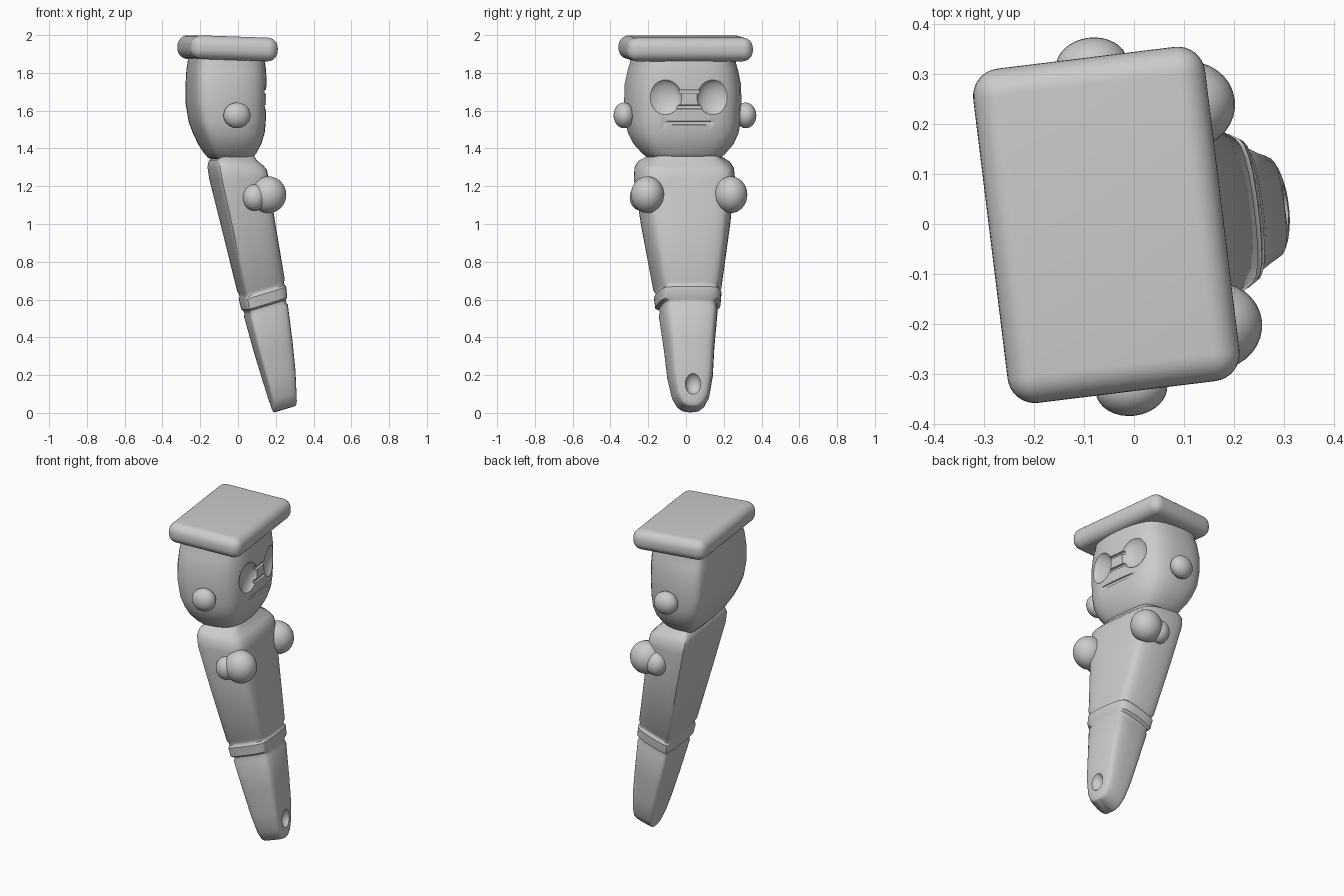
import bpy, bmesh, math
from mathutils import Matrix, Vector

if "Cube" in bpy.data.objects:
    bpy.data.objects.remove(bpy.data.objects["Cube"])

TURN = Matrix.Rotation(math.radians(7), 4, 'Z')   # whole figure is turned a little
grey = bpy.data.materials.new("plain_grey")
grey.diffuse_color = (0.6, 0.6, 0.6, 1)
grey.use_nodes = True
grey.node_tree.nodes["Principled BSDF"].inputs["Base Color"].default_value = grey.diffuse_color


def finish(name, bm, mat=True):
    bmesh.ops.recalc_face_normals(bm, faces=bm.faces)
    me = bpy.data.meshes.new(name)
    bm.to_mesh(me)
    bm.free()
    ob = bpy.data.objects.new(name, me)
    bpy.context.collection.objects.link(ob)
    me.materials.append(grey)
    return ob


def smooth(pts, times):
    """Corner-cutting of a closed polygon."""
    for _ in range(times):
        out = []
        for i, p in enumerate(pts):
            q = pts[(i + 1) % len(pts)]
            out += [p.lerp(q, 0.25), p.lerp(q, 0.75)]
        pts = out
    return pts


def section(front, c):
    """Rounded rectangle in -1..1; front (+x) narrowed, corners cut by c."""
    pts = [(1, -front + c), (1, front - c), (1 - c, front), (-1 + c * .6, 1),
           (-1, 1 - c * .6), (-1, -1 + c * .6), (-1 + c * .6, -1), (1 - c, -front)]
    return smooth([Vector(p) for p in pts], 2)


def loft(name, prof, rows):
    """rows: z, centre x, half depth, half width, tilt slope."""
    bm = bmesh.new()
    rings = [[bm.verts.new((cx + p.x * hx, p.y * hy, z + k * p.x * hx)) for p in prof]
             for z, cx, hx, hy, k in rows]
    n = len(prof)
    for a, b in zip(rings, rings[1:]):
        for i in range(n):
            j = (i + 1) % n
            bm.faces.new((a[i], a[j], b[j], b[i]))
    bm.faces.new(rings[0][::-1])
    bm.faces.new(rings[-1])
    return finish(name, bm)


def ball(name, c, r, seg=32):
    bm = bmesh.new()
    bmesh.ops.create_uvsphere(bm, u_segments=seg, v_segments=seg // 2, radius=1,
                              matrix=Matrix.Translation(c) @ Matrix.Diagonal((*r, 1)))
    return finish(name, bm)


def box(name, c, size, bevel=0, seg=6, tilt=0):
    bm = bmesh.new()
    bmesh.ops.create_cube(bm, size=1, matrix=Matrix.Diagonal((*size, 1)))
    if bevel:
        bmesh.ops.bevel(bm, geom=bm.edges[:], offset=bevel, segments=seg,
                        profile=0.5, affect='EDGES')
    bm.transform(Matrix.Translation(c) @ Matrix.Rotation(math.radians(tilt), 4, 'Y'))
    return finish(name, bm)


def carve(ob, cutters):
    for c in cutters:
        m = ob.modifiers.new("cut", 'BOOLEAN')
        m.operation, m.solver, m.object = 'DIFFERENCE', 'EXACT', c
        bpy.context.view_layer.objects.active = ob
        bpy.ops.object.modifier_apply(modifier=m.name)
        bpy.data.objects.remove(c, do_unlink=True)


# Leaning tapered body with two belt grooves and rounded shoulders
body = loft("body", section(0.88, 0.28), [
    (0.020, .250, .056, .020, .3), (0.024, .249, .060, .045, .3),
    (0.045, .247, .064, .075, .3), (0.090, .239, .069, .101, .3),
    (0.200, .220, .082, .124, .3), (0.350, .190, .096, .137, .3),
    (0.540, .152, .108, .160, .3), (0.555, .148, .103, .154, .3),
    (0.570, .145, .105, .158, .3), (0.580, .143, .113, .178, .3),
    (0.635, .134, .116, .184, .3), (0.645, .131, .110, .175, .3),
    (0.660, .128, .110, .175, .3), (0.675, .126, .116, .186, .3),
    (1.000, .058, .128, .243, .15), (1.240, .010, .142, .277, 0),
    (1.295, .000, .142, .272, -.05), (1.325, -.008, .128, .250, -.1),
    (1.345, -.012, .105, .215, -.1), (1.370, -.02, .09, .18, 0)])
carve(body, [ball("tip_dent", (.325, 0, .155), (.05, .046, .06), 24)])

# Head: rounded block narrowing to the chin
head = loft("head", section(0.9, 0.4), [
    (1.340, -.035, .085, .170, 0), (1.350, -.036, .110, .200, 0),
    (1.375, -.038, .130, .230, 0), (1.425, -.040, .157, .275, 0),
    (1.480, -.044, .178, .302, 0), (1.540, -.052, .192, .316, 0),
    (1.640, -.058, .203, .321, 0), (1.740, -.058, .203, .318, 0),
    (1.820, -.058, .200, .300, 0), (1.850, -.058, .195, .290, 0),
    (1.900, -.058, .190, .285, 0)])
cuts = [ball("eye_socket", (.155, s * .137, 1.67), (.055, .098, .1)) for s in (-1, 1)]
# Nose-bridge and mouth grooves
for z, w in ((1.70, .14), (1.62, .14), (1.535, .27)):
    cuts.append(box("groove", (.145, 0, z), (.03, w, .02), .006, 2))
carve(head, cuts)

# Flat cap
box("cap", (-.055, .005, 1.93), (.466, .672, .125), .055, 8, 2)

# Ears and hands, mirrored
for s, side in ((-1, "right"), (1, "left")):
    ball(f"ear_{side}", (-.045, s * .325, 1.575), (.072, .055, .068))
    ball(f"hand_{side}", (.135, s * .222, 1.155), (.095, .088, .097))
    ball(f"hand_heel_{side}", (.058, s * .245, 1.14), (.062, .062, .07))

# Turn everything and shade
for ob in list(bpy.context.scene.objects):
    ob.data.transform(TURN)
    bpy.ops.object.select_all(action='DESELECT')
    ob.select_set(True)
    bpy.context.view_layer.objects.active = ob
    bpy.ops.object.shade_smooth_by_angle(angle=math.radians(40))
